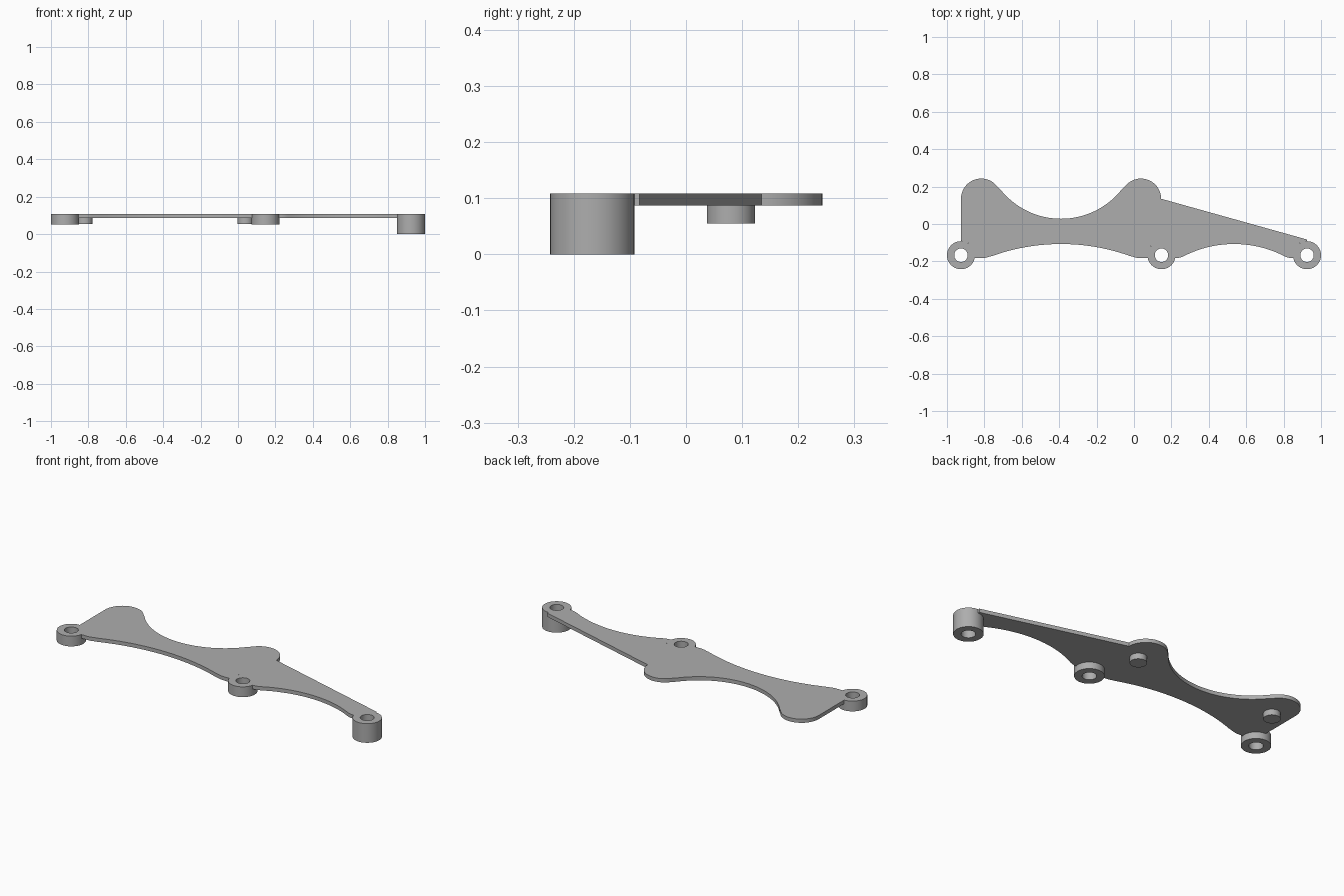
import bpy, bmesh
from math import cos, sin, tau, radians, asin, degrees

cube = bpy.data.objects.get("Cube")
if cube:
    bpy.data.objects.remove(cube, do_unlink=True)

TOP, UNDER = 0.108, 0.087
BOSS_Y, BOSS_R, HOLE_R = -0.167, 0.075, 0.036
LOBE_R, LOBE_Y, LOW_Y = 0.108, 0.135, -0.075

grey = bpy.data.materials.new("plain grey")
grey.use_nodes = True
grey.diffuse_color = (0.42, 0.42, 0.42, 1)
grey.node_tree.nodes["Principled BSDF"].inputs["Base Color"].default_value = (0.42, 0.42, 0.42, 1)


def finish(bm, name):
    bmesh.ops.recalc_face_normals(bm, faces=bm.faces)
    mesh = bpy.data.meshes.new(name)
    bm.to_mesh(mesh)
    bm.free()
    mesh.materials.append(grey)
    obj = bpy.data.objects.new(name, mesh)
    bpy.context.collection.objects.link(obj)
    bpy.ops.object.select_all(action='DESELECT')
    obj.select_set(True)
    bpy.context.view_layer.objects.active = obj
    bpy.ops.object.shade_smooth_by_angle(angle=radians(30))
    return obj


def arc(cx, cy, r, start, end, n=16):
    angles = [radians(start + (end - start) * i / n) for i in range(n + 1)]
    return [(cx + r * cos(a), cy + r * sin(a)) for a in angles]


# Plate outline, clockwise from the left boss
notch = degrees(asin((LOW_Y - LOBE_R - BOSS_Y) / BOSS_R))
outline = (
    arc(-0.817, LOBE_Y, LOBE_R, 180, 36, 24)
    + arc(-0.39, 0.442, 0.414, 216, 324, 40)[1:-1]
    + arc(0.037, LOBE_Y, LOBE_R, 144, 0, 24)
    + [(0.925, -0.083)]
    + arc(0.925, BOSS_Y, BOSS_R, 90, 180 - notch)
    + arc(0.8515, LOW_Y, LOBE_R, 269, 243, 5)
    + arc(0.535, -0.696, 0.589, 63, 117, 30)[1:-1]
    + arc(0.2185, LOW_Y, LOBE_R, 297, 271, 5)
    + arc(0.147, BOSS_Y, BOSS_R, notch, 180 - notch, 28)
    + arc(0.037, LOW_Y, LOBE_R, 270, 249.2, 5)
    + arc(-0.39, -1.197, 1.09, 69.2, 110.8, 36)[1:-1]
    + arc(-0.817, LOW_Y, LOBE_R, 290.8, 270, 5)
    + arc(-0.925, BOSS_Y, BOSS_R, notch, 90)
)
bm = bmesh.new()
face = bm.faces.new([bm.verts.new((x, y, UNDER)) for x, y in outline])
ext = bmesh.ops.extrude_face_region(bm, geom=[face], use_keep_orig=True)
for v in ext["geom"]:
    if isinstance(v, bmesh.types.BMVert):
        v.co.z = TOP
bmesh.ops.triangulate(bm, faces=[f for f in bm.faces if len(f.verts) > 4])
finish(bm, "plate")


# Hollow mounting boss: a square profile swept round the hole axis
def boss(name, x, bottom, n=48):
    bm = bmesh.new()
    profile = [(HOLE_R, bottom), (BOSS_R, bottom), (BOSS_R, TOP), (HOLE_R, TOP)]
    rings = [[bm.verts.new((x + r * cos(tau * i / n), BOSS_Y + r * sin(tau * i / n), z))
              for i in range(n)] for r, z in profile]
    for k in range(4):
        a, b = rings[k], rings[(k + 1) % 4]
        for i in range(n):
            j = (i + 1) % n
            bm.faces.new((a[i], a[j], b[j], b[i]))
    finish(bm, name)


boss("right_boss", -0.925, 0.05)
boss("middle_boss", 0.147, 0.05)
boss("left_boss", 0.925, 0.0)

# Locating pegs under the plate
for name, x in (("right_peg", -0.82), ("middle_peg", 0.039)):
    bm = bmesh.new()
    bmesh.ops.create_cone(bm, cap_ends=True, segments=40, radius1=0.043, radius2=0.043,
                          depth=UNDER - 0.055)
    bmesh.ops.translate(bm, vec=(x, 0.08, (UNDER + 0.055) / 2), verts=bm.verts)
    finish(bm, name)
